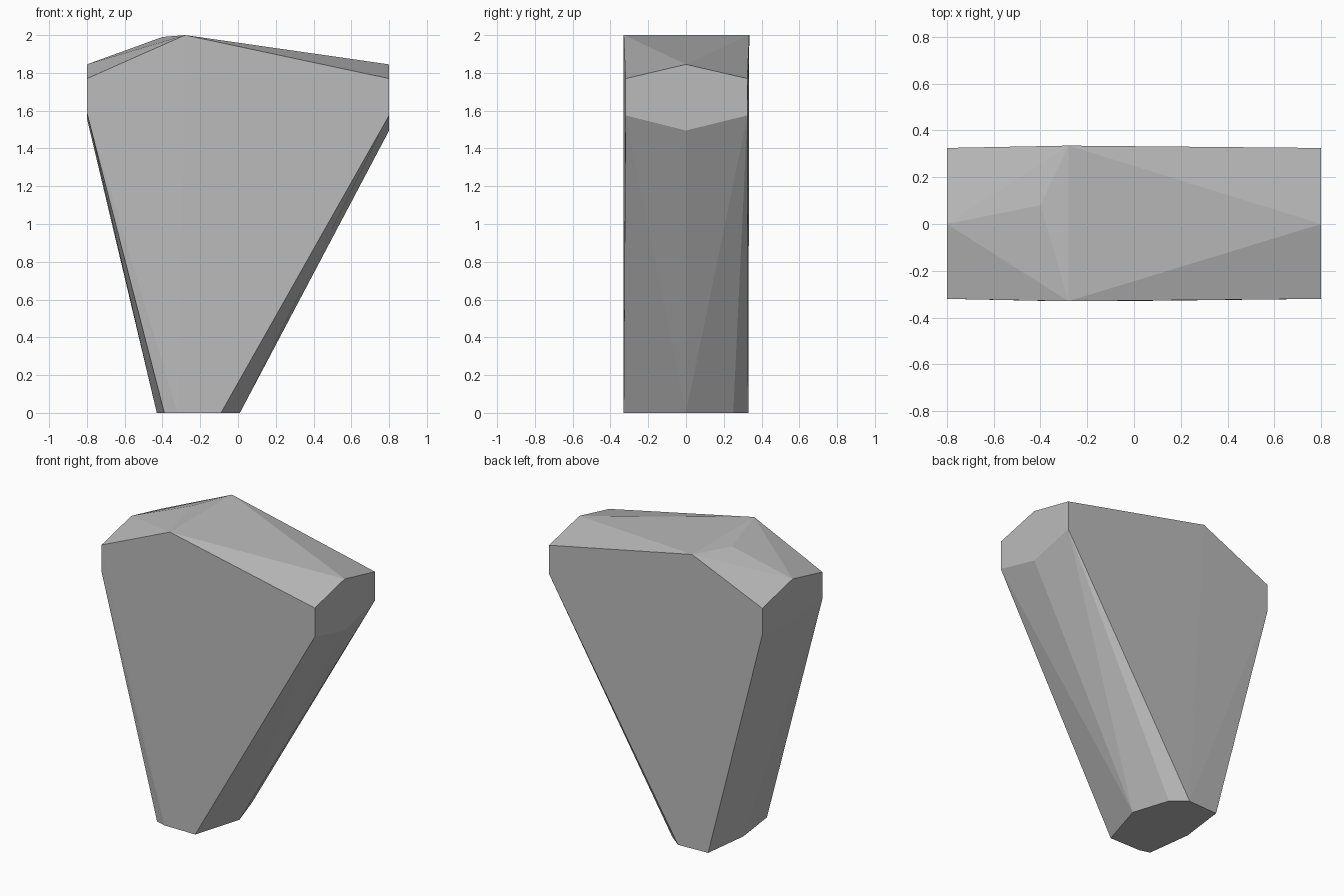
import bpy
import bmesh

# Remove the default cube
default_cube = bpy.data.objects.get("Cube")
if default_cube:
    bpy.data.objects.remove(default_cube, do_unlink=True)


def make_material(name, colour):
    material = bpy.data.materials.new(name)
    material.use_nodes = True
    material.diffuse_color = colour
    shader = material.node_tree.nodes["Principled BSDF"]
    shader.inputs["Base Color"].default_value = colour
    return material


def side_facet(x, front_y, back_y, shoulder, crown, waist, keel):
    """Six corners of the upright facet at one end of the stone."""
    return [
        (x, front_y, shoulder), (x, 0, crown), (x, back_y, shoulder),
        (x, back_y, waist), (x, 0, keel), (x, front_y, waist),
    ]


def hull_object(name, corners, material):
    """Wrap a tight flat-faced skin around the corner points."""
    mesh = bpy.data.meshes.new(name)
    bm = bmesh.new()
    for corner in corners:
        bm.verts.new(corner)
    result = bmesh.ops.convex_hull(bm, input=bm.verts)
    unused = {item for key in ("geom_interior", "geom_unused")
              for item in result[key] if isinstance(item, bmesh.types.BMVert)}
    bmesh.ops.delete(bm, geom=list(unused), context="VERTS")
    bmesh.ops.recalc_face_normals(bm, faces=bm.faces)
    for face in bm.faces:
        face.smooth = False
    bm.to_mesh(mesh)
    bm.free()
    mesh.materials.append(material)
    stone = bpy.data.objects.new(name, mesh)
    bpy.context.collection.objects.link(stone)
    return stone


# Upright facets at both ends
left_facet = side_facet(0.8, -0.32, 0.325, 1.77, 1.845, 1.575, 1.495)
right_facet = side_facet(-0.8, -0.32, 0.325, 1.77, 1.845, 1.59, 1.56)

# Ridge across the top, with one small bump beside it
ridge = [(-0.28, -0.33, 2), (-0.28, 0.335, 2), (-0.4, 0.08, 1.99)]

# Narrow flat foot
foot_outline = [
    (-0.09, -0.33), (0.01, 0), (-0.07, 0.25), (-0.17, 0.33),
    (-0.39, 0.32), (-0.43, 0), (-0.39, -0.31), (-0.32, -0.33),
]
foot = [(x, y, 0) for x, y in foot_outline]

stone_grey = make_material("stone grey", (0.5, 0.5, 0.5, 1))
hull_object("stone", left_facet + right_facet + ridge + foot, stone_grey)
